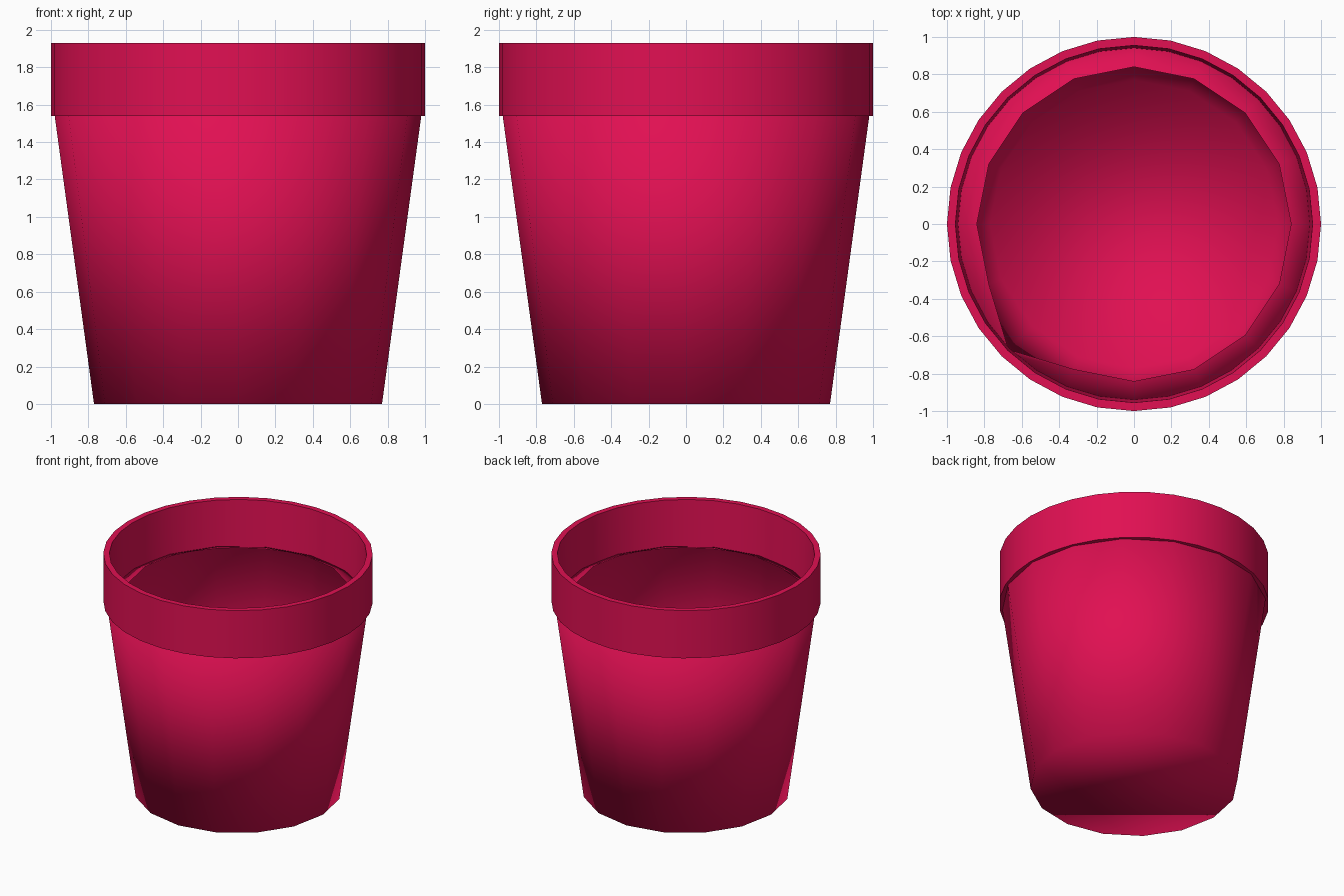
import bpy, bmesh, math

if "Cube" in bpy.data.objects:
    bpy.data.objects.remove(bpy.data.objects["Cube"])

mat = bpy.data.materials.new("crimson")
mat.diffuse_color = (0.75, 0.005, 0.085, 1)
mat.use_nodes = True
mat.node_tree.nodes["Principled BSDF"].inputs["Base Color"].default_value = mat.diffuse_color


def lathe(name, profile, sides, closed=False, edit=None):
    """Spin (radius, z) points; a closed profile makes a ring, an open one a cup."""
    bm = bmesh.new()
    rings = []
    for r, z in profile:
        rings.append([bm.verts.new((r * math.cos(2 * math.pi * i / sides),
                                    r * math.sin(2 * math.pi * i / sides), z))
                      for i in range(sides)])
    pairs = list(zip(rings, rings[1:]))
    if closed:
        pairs.append((rings[-1], rings[0]))
    else:
        bm.faces.new(rings[0][::-1])
    for a, b in pairs:
        for i in range(sides):
            j = (i + 1) % sides
            bm.faces.new((a[i], a[j], b[j], b[i]))
    if edit:
        edit(rings)
    me = bpy.data.meshes.new(name)
    bm.to_mesh(me)
    bm.free()
    me.materials.append(mat)
    ob = bpy.data.objects.new(name, me)
    bpy.context.collection.objects.link(ob)
    return ob


def pull_corner(rings):
    # one corner of the opening is dented out to the rim at the front left
    v = rings[-1][10]
    v.co.x *= 1.13
    v.co.y *= 1.13


# tapered 16-sided thin shell with a base and a ledge around the opening
body = lathe("pot_body", [(0.77, 0), (0.98, 1.54), (0.84, 1.60)],
             16, edit=pull_corner)
body.data.shade_smooth()

# 32-sided collar around the top
rim = lathe("pot_rim", [(1.0, 1.54), (1.0, 1.93), (0.955, 1.93), (0.94, 1.54)],
            32, closed=True)

bpy.ops.object.select_all(action='DESELECT')
rim.select_set(True)
bpy.context.view_layer.objects.active = rim
bpy.ops.object.shade_smooth_by_angle(angle=math.radians(40))
